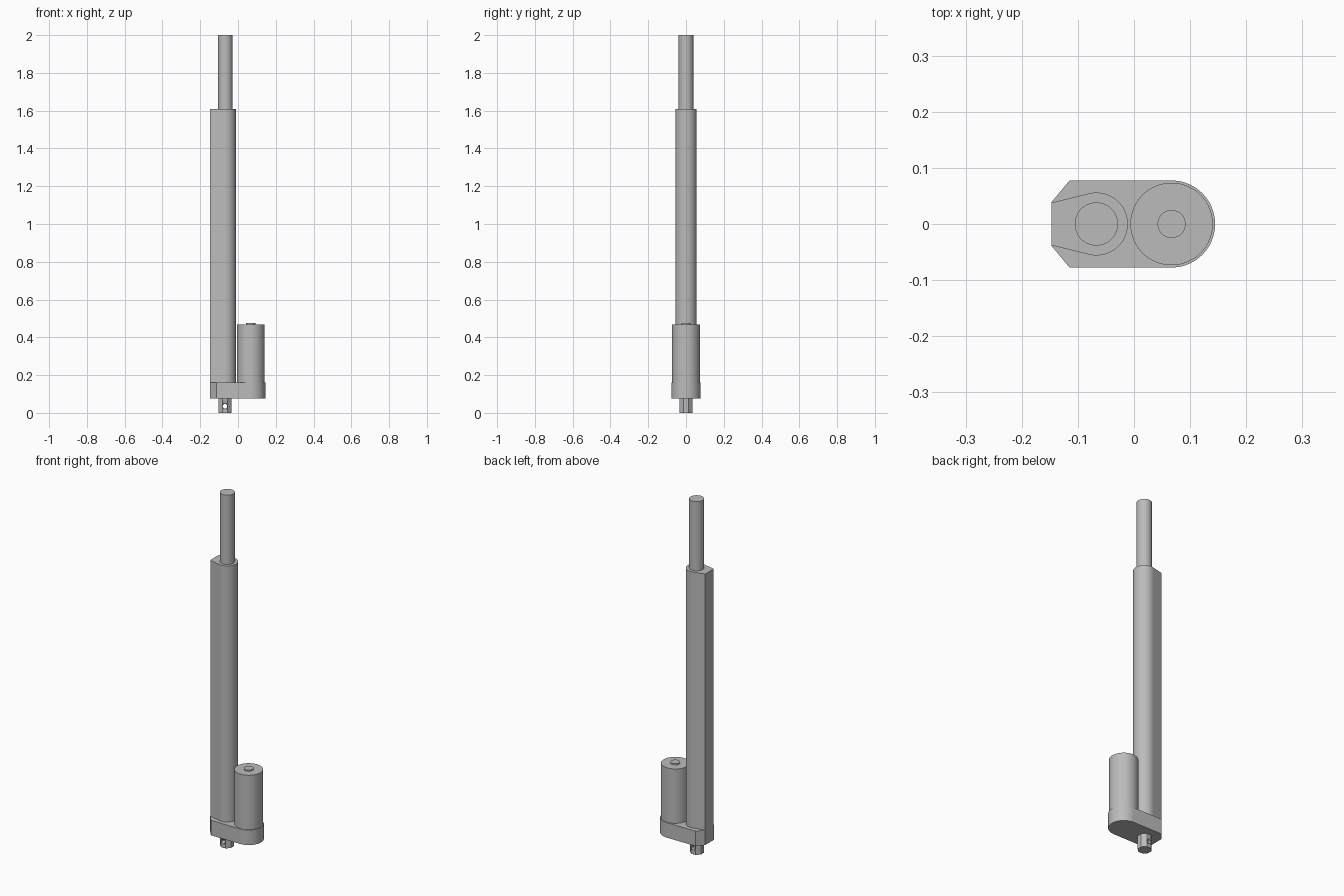
import bpy, bmesh
from math import pi, sin, cos, acos, atan2

cube = bpy.data.objects.get("Cube")
if cube:
    bpy.data.objects.remove(cube, do_unlink=True)

grey = bpy.data.materials.new("plain grey")
grey.use_nodes = True
COLOR = (0.5, 0.5, 0.5, 1)
grey.diffuse_color = COLOR
grey.node_tree.nodes["Principled BSDF"].inputs["Base Color"].default_value = COLOR

ROD_X, MOTOR_X, BACK_X = -0.067, 0.067, -0.147


def arc(cx, radius, start, end, steps):
    """Points on an arc centred on the x axis."""
    angles = [start + (end - start) * i / steps for i in range(steps + 1)]
    return [(cx + radius * cos(a), radius * sin(a)) for a in angles]


def circle(cx, radius, steps=64, turn=0):
    return arc(cx, radius, turn, turn + 2 * pi, steps)[:-1]


def extrude(name, profile, z0, z1):
    """Upright prism from a counter-clockwise profile."""
    bm = bmesh.new()
    base = bm.faces.new([bm.verts.new((x, y, z0)) for x, y in profile])
    top = bmesh.ops.extrude_face_region(bm, geom=[base])["geom"]
    bmesh.ops.translate(bm, vec=(0, 0, z1 - z0),
                        verts=[v for v in top if isinstance(v, bmesh.types.BMVert)])
    bmesh.ops.recalc_face_normals(bm, faces=bm.faces)
    mesh = bpy.data.meshes.new(name)
    bm.to_mesh(mesh)
    bm.free()
    mesh.materials.append(grey)
    obj = bpy.data.objects.new(name, mesh)
    bpy.context.collection.objects.link(obj)
    bpy.ops.object.select_all(action="DESELECT")
    obj.select_set(True)
    bpy.context.view_layer.objects.active = obj
    bpy.ops.object.shade_smooth_by_angle(angle=pi / 8)
    return obj


# Gear housing: rounded under the motor, chamfered at the back of the tube
housing = arc(MOTOR_X, 0.0775, -pi / 2, pi / 2, 48)
housing += [(-0.115, 0.0775), (BACK_X, 0.039), (BACK_X, -0.039), (-0.115, -0.0775)]
extrude("gear_housing", housing, 0.075, 0.16)

# Outer tube: round front whose sides run tangent to a flat back
TUBE_R, HALF_FLAT = 0.056, 0.038
dx = BACK_X - ROD_X
tangent = atan2(HALF_FLAT, dx) - acos(TUBE_R / (dx * dx + HALF_FLAT ** 2) ** 0.5)
tube = arc(ROD_X, TUBE_R, -tangent, tangent, 48)
tube += [(BACK_X, HALF_FLAT), (BACK_X, -HALF_FLAT)]
extrude("outer_tube", tube, 0.16, 1.608)

# Sliding rod
extrude("sliding_rod", circle(ROD_X, 0.0385), 1.6, 2.0)

# Motor and its end boss
extrude("motor", circle(MOTOR_X, 0.0735), 0.155, 0.468)
extrude("motor_boss", circle(MOTOR_X, 0.025, 48), 0.46, 0.475)

# Octagonal mounting lug with a cross hole
lug = extrude("mounting_lug", circle(ROD_X - 0.002, 0.0335 / cos(pi / 8), 8, pi / 8), 0, 0.08)
drill = extrude("lug_hole_cutter", circle(0, 0.012, 32), -0.1, 0.1)
drill.rotation_euler.x = pi / 2
drill.location = (ROD_X - 0.002, 0, 0.035)
drill.hide_render = True
drill.hide_viewport = True
cut = lug.modifiers.new("cross hole", "BOOLEAN")
cut.object = drill
cut.solver = "EXACT"
